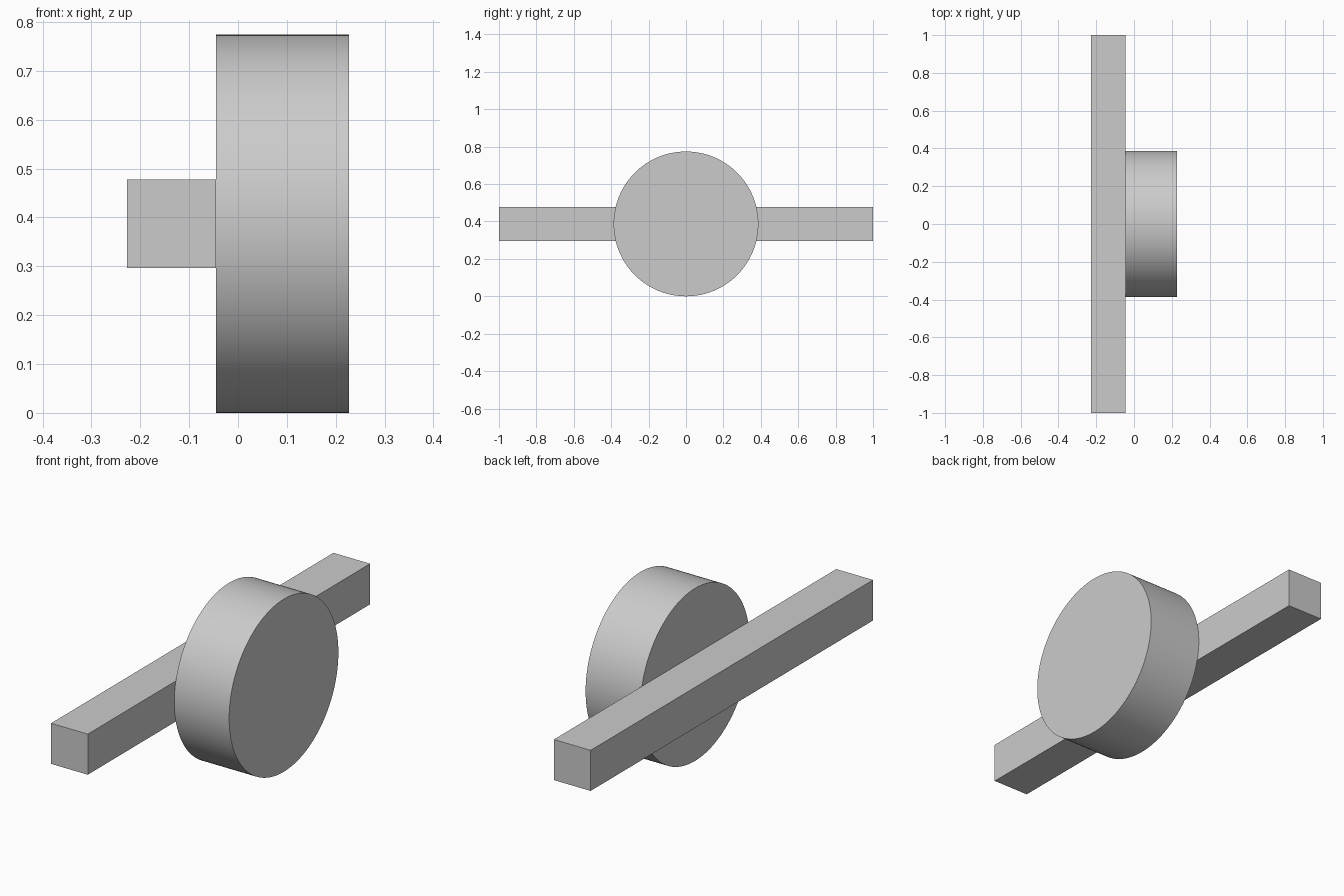
import bpy
import math

cube = bpy.data.objects.get("Cube")
if cube:
    bpy.data.objects.remove(cube, do_unlink=True)

RADIUS = 0.387      # disc radius, also the height of the shared axis
BAR = 0.182         # side of the square bar
DISC = 0.272        # disc thickness
LEFT = -(BAR + DISC) / 2
JOIN = LEFT + BAR   # plane where bar and disc touch

grey = bpy.data.materials.new("plain_grey")
grey.use_nodes = True
colour = (0.6, 0.6, 0.6, 1)
grey.diffuse_color = colour
grey.node_tree.nodes["Principled BSDF"].inputs["Base Color"].default_value = colour


def finish(name):
    obj = bpy.context.object
    obj.name = obj.data.name = name
    obj.data.materials.append(grey)
    bpy.ops.object.transform_apply(location=False, rotation=True, scale=True)
    return obj


# Long square bar running front to back
bpy.ops.mesh.primitive_cube_add(size=1, location=(LEFT + BAR / 2, 0, RADIUS))
bpy.context.object.scale = (BAR, 2, BAR)
finish("crossbar")

# Round disc resting against the bar's side
bpy.ops.mesh.primitive_cylinder_add(
    vertices=128, radius=RADIUS, depth=DISC,
    location=(JOIN + DISC / 2, 0, RADIUS), rotation=(0, math.pi / 2, 0))
finish("disc")
bpy.ops.object.shade_smooth_by_angle(angle=math.radians(30))
